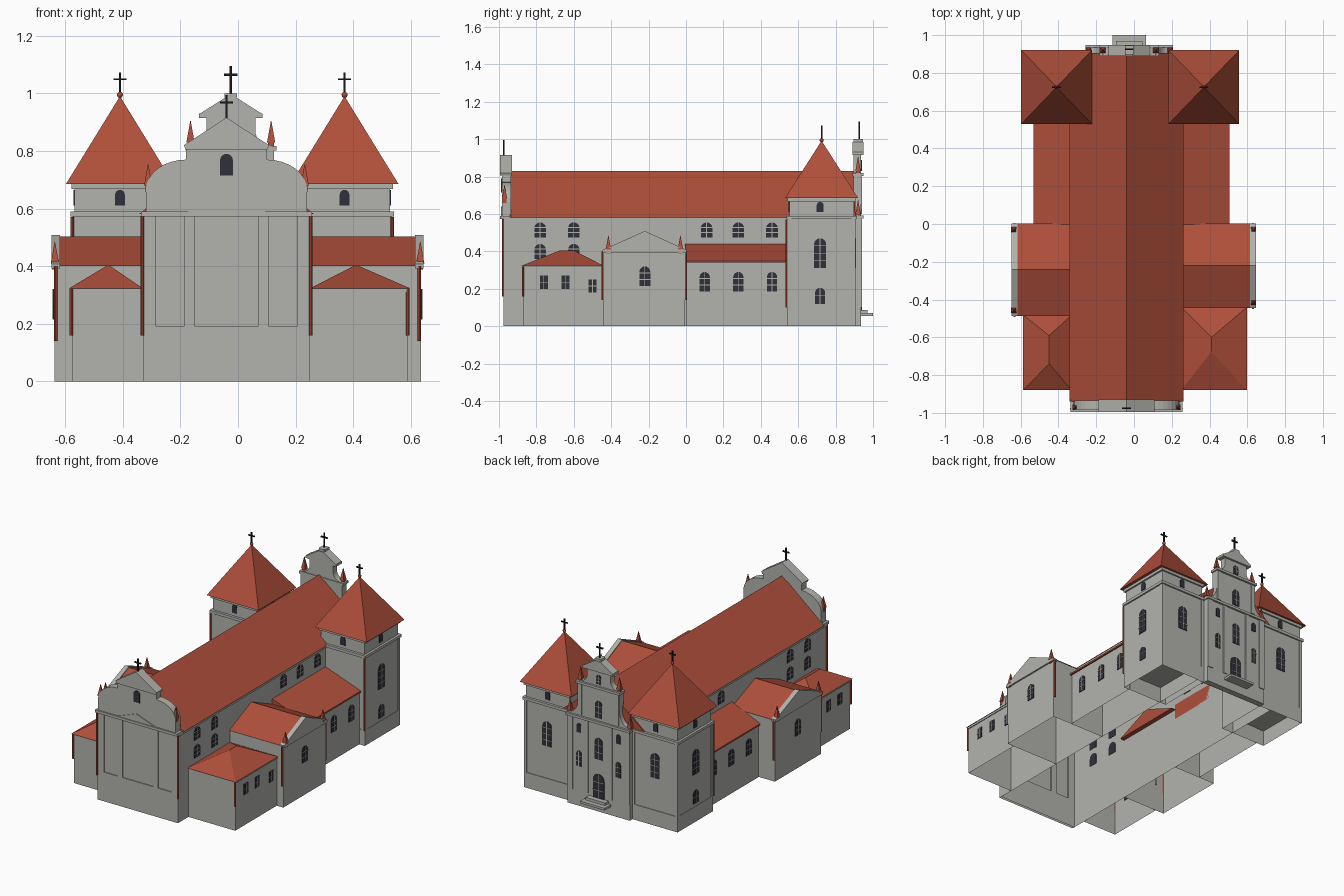
import bpy, bmesh, math
from mathutils import Matrix

cube = bpy.data.objects.get("Cube")
if cube:
    bpy.data.objects.remove(cube, do_unlink=True)


def material(name, rgb):
    m = bpy.data.materials.new(name)
    m.use_nodes = True
    m.diffuse_color = (*rgb, 1)
    m.node_tree.nodes["Principled BSDF"].inputs["Base Color"].default_value = (*rgb, 1)
    return m


WALL = material("grey plaster", (0.45, 0.45, 0.42))
ROOF = material("red roofing", (0.43, 0.078, 0.043))
GLASS = material("dark glass", (0.03, 0.03, 0.042))
IRON = material("black iron", (0.01, 0.01, 0.012))


def finish(name, bm, mat):
    bmesh.ops.recalc_face_normals(bm, faces=bm.faces)
    me = bpy.data.meshes.new(name)
    bm.to_mesh(me)
    bm.free()
    me.materials.append(mat)
    ob = bpy.data.objects.new(name, me)
    bpy.context.collection.objects.link(ob)
    return ob


def prism(name, profile, axis, lo, hi, mat):
    """Extrude a (u, z) outline along x or y."""
    bm = bmesh.new()
    place = (lambda u, z, d: (d, u, z)) if axis == "x" else (lambda u, z, d: (u, d, z))
    face = bm.faces.new([bm.verts.new(place(u, z, lo)) for u, z in profile])
    out = bmesh.ops.extrude_face_region(bm, geom=[face])
    moved = [v for v in out["geom"] if isinstance(v, bmesh.types.BMVert)]
    bmesh.ops.translate(bm, verts=moved, vec=place(0, 0, hi - lo))
    if not face.is_valid or len(bm.faces) < len(profile) + 2:
        bm.faces.new([v for v in bm.verts if v not in moved])
    return finish(name, bm, mat)


def box(name, x, y, z, mat=WALL, open_base=False):
    bm = bmesh.new()
    bmesh.ops.create_cube(bm, size=1)
    for v in bm.verts:
        for i, r in enumerate((x, y, z)):
            v.co[i] = max(r) if v.co[i] > 0 else min(r)
    if open_base:
        low = [f for f in bm.faces if f.calc_center_median().z < min(z) + 1e-5]
        bmesh.ops.delete(bm, geom=low, context="FACES")
    return finish(name, bm, mat)


def roof(name, x, y, z, ridge, top):
    """Hip or gable roof; ridge is two (x, y) points."""
    bm = bmesh.new()
    x, y = sorted(x), sorted(y)
    a, b, c, d = [bm.verts.new((px, py, z)) for px, py in
                  ((x[0], y[0]), (x[1], y[0]), (x[1], y[1]), (x[0], y[1]))]
    p, q = [bm.verts.new((*r, top)) for r in sorted(ridge)]
    if abs(p.co.x - q.co.x) > abs(p.co.y - q.co.y):
        faces = ((a, b, q, p), (b, c, q), (c, d, p, q), (d, a, p))
    else:
        faces = ((a, b, p), (b, c, q, p), (c, d, q), (d, a, p, q))
    for f in faces + ((d, c, b, a),):
        bm.faces.new(f)
    return finish(name, bm, ROOF)


def cone(name, x, y, z0, z1, r0, r1, n, mat):
    bm = bmesh.new()
    turn = Matrix.Translation((x, y, (z0 + z1) / 2)) @ Matrix.Rotation(math.pi / 4, 4, "Z")
    bmesh.ops.create_cone(bm, cap_ends=True, segments=n, radius1=r0, radius2=r1,
                          depth=z1 - z0, matrix=turn)
    return finish(name, bm, mat)


def pinnacle(x, y, z):
    box("pinnacle_base", (x - .01, x + .01), (y - .01, y + .01), (z - .012, z + .01), ROOF)
    cone("pinnacle", x, y, z + .01, z + .085, .02, .001, 4, ROOF)


def pipe(x, y, z0, z1):
    cone("drain_pipe", x, y, z0, z1, .006, .006, 8, ROOF)


def cross(x, y, z, h):
    t = .004
    box("cross_post", (x - t, x + t), (y - t, y + t), (z, z + h), IRON)
    box("cross_arm", (x - .023, x + .023), (y - t, y + t), (z + h * .64, z + h * .73), IRON)


def window(axis, side, wall, u, z0, z1, w, arch=True, rows=2):
    """Dark pane with thin glazing bars on a wall facing side * axis."""
    h = w / 2
    pts = [(u - h, z0), (u + h, z0)]
    if arch:
        pts += [(u + h * math.cos(t), z1 - h + h * math.sin(t))
                for t in (math.pi * i / 8 for i in range(9))]
    else:
        pts += [(u + h, z1), (u - h, z1)]
    prism("window_pane", pts, axis, wall - side * .002, wall + side * .004, GLASS)
    bars = [((u - .002, u + .002), (z0, z1))] if rows else []
    bars += [((u - h, u + h), (zz - .002, zz + .002))
             for zz in (z0 + (z1 - z0) * (i + 1) / (rows + 1) for i in range(rows))]
    for (ua, ub), (za, zb) in bars:
        prism("window_bar", [(ua, za), (ub, za), (ub, zb), (ua, zb)], axis,
              wall, wall + side * .006, WALL)


def mirrored(cx, half):
    """Full outline from the right half, listed bottom to top."""
    return [(cx + u, z) for u, z in half] + [(cx - u, z) for u, z in reversed(half) if u > 0]


def arc(cx, cz, rx, rz, a0, a1, n=8):
    ts = [math.radians(a0 + (a1 - a0) * i / n) for i in range(n + 1)]
    return [(cx + rx * math.cos(t), cz + rz * math.sin(t)) for t in ts]


# Nave
CX, HW = -.04, .29
box("nave_walls", (CX - HW, CX + HW), (-.97, .9), (0, .575), open_base=True)
box("nave_cornice", (CX - .297, CX + .297), (-.97, .9), (.565, .582))
roof("nave_roof", (CX - .302, CX + .302), (-.94, .905), .582, [(CX, -.94), (CX, .905)], .83)

# Front gable with curved shoulders
half = [(.28, .585)] + arc(.14, .665, .14, .105, 0, 90) + [(.14, .82), (0, .91)]
prism("front_gable", mirrored(CX, half), "y", -.985, -.935, WALL)
prism("front_gable_cap", mirrored(CX, [(.142, .805), (.148, .82), (0, .916)]), "y", -.995, -.93, WALL)
box("front_cornice", (CX - .297, CX + .297), (-.995, -.93), (.573, .59))
prism("front_pediment", mirrored(CX, [(.15, .585), (0, .64)]), "y", -.99, -.96, WALL)
box("front_plinth", (CX - HW, CX + HW), (-.976, -.96), (0, .19), open_base=True)
for s in (-1, 1):
    for a, b in ((.245, .29), (.11, .147)):
        box("front_pilaster", (CX + s * a, CX + s * b), (-.976, -.96), (.19, .575))
    pinnacle(CX + s * .272, -.97, .67)
    pipe(CX + s * .293, -.978, .16, .575)
window("y", -1, -.985, CX, .715, .79, .045, rows=0)
cross(CX, -.975, .91, .085)

# Rear facade with stepped gable
BX = -.025
half = [(.225, 0), (.225, .59)] + arc(.215, .69, .065, .09, 270, 180) + [(.15, .81)]
half += arc(.14, .87, .055, .05, 270, 180) + [(.085, .925), (.02, .985), (.018, 1.0)]
prism("rear_facade", mirrored(BX, half), "y", .895, .935, WALL)
for hw, z in ((.232, .575), (.158, .802), (.11, .915)):
    box("rear_cornice", (BX - hw, BX + hw), (.89, .948), (z, z + .016))
prism("rear_pediment", mirrored(BX, [(.11, .928), (.02, .985)]), "y", .89, .948, WALL)
box("gable_block", (BX - .022, BX + .022), (.9, .945), (.985, 1.0))
for s in (-1, 1):
    for a, b in ((.185, .225), (.075, .1)):
        box("rear_pilaster", (BX + s * a, BX + s * b), (.92, .941), (.1, .575))
    box("gable_pilaster", (BX + s * .12, BX + s * .148), (.92, .941), (.6, .8))
    pinnacle(BX + s * .14, .92, .82)
    pinnacle(BX + s * .217, .92, .59)
    window("y", 1, .935, BX + s * .142, .26, .36, .036)
    window("y", 1, .935, BX + s * .142, .48, .54, .03, rows=0)
for z0, z1, w in ((.085, .245, .08), (.34, .48, .055), (.61, .72, .05), (.83, .89, .035)):
    window("y", 1, .935, BX, z0, z1, w)
box("porch_landing", (BX - .07, BX + .07), (.93, .97), (.055, .088))
box("porch_step", (BX - .088, BX + .088), (.93, 1.0), (.055, .07))
cross(BX, .925, 1.0, .095)

# Towers
TY = .725
for tx, s in ((-.41, -1), (.37, 1)):
    def tier(name, hx, hy, z0, z1, base=False):
        return box(name, (tx - hx, tx + hx), (TY - hy, TY + hy), (z0, z1), WALL, base)
    tier("tower_walls", .162, .178, 0, .58, True)
    tier("tower_plinth", .165, .182, 0, .1, True)
    for sx in (-1, 1):
        for sy in (-1, 1):
            box("tower_corner", (tx + sx * .145, tx + sx * .165),
                (TY + sy * .16, TY + sy * .182), (.1, .575))
    tier("tower_string_course", .172, .188, .572, .59)
    tier("tower_belfry", .157, .172, .59, .675)
    tier("tower_cornice", .168, .182, .668, .688)
    roof("tower_roof", (tx - .187, tx + .187), (TY - .195, TY + .195), .686,
         [(tx, TY - .001), (tx, TY + .001)], .99)
    bm = bmesh.new()
    bmesh.ops.create_uvsphere(bm, u_segments=10, v_segments=6, radius=.011,
                              matrix=Matrix.Translation((tx, TY, .995)))
    finish("tower_ball", bm, ROOF)
    cross(tx, TY, 1.0, .072)
    for d in (-1, 1):
        window("y", d, TY + d * .172, tx, .61, .665, .034, rows=0)
        window("x", d, tx + d * .157, TY - .008, .61, .665, .036, rows=0)
    window("y", 1, TY + .178, tx, .31, .47, .065, rows=3)
    window("x", s, tx + s * .162, TY - .008, .31, .47, .065, rows=3)
    window("x", s, tx + s * .162, TY - .008, .12, .205, .055, rows=1)
    pipe(tx + s * .165, TY - .187, .1, .57)

# Side wings: aisle, transept and corner annex on each side
for s, aisle, tr, ty0, an, ridge_x, ry in (
        (1, .495, .635, -.44, .588, .41, (-.675, -.6)),
        (-1, -.522, -.638, -.482, -.577, -.45, (-.74, -.59))):
    nave = CX + s * HW
    # Aisle with lean-to roof
    box("aisle_walls", (nave, aisle), (0, .55), (0, .345), open_base=True)
    prism("aisle_roof", [(nave, .34), (aisle + s * .01, .34), (aisle + s * .01, .35), (nave, .44)],
          "y", -.005, .545, ROOF)
    for y in (.1, .28, .46):
        window("x", s, aisle, y, .185, .29, .055)
    for y in (-.78, -.6, .11, .28, .46):
        window("x", s, nave, y, .475, .555, .062)
    for y in (-.78, -.6):
        window("x", s, nave, y, .36, .44, .062)
    # Transept with gabled end wall
    mid = ty0 / 2
    box("transept_walls", (nave, tr), (ty0, -.005), (0, .405), open_base=True)
    roof("transept_roof", (nave - s * .03, tr - s * .005), (ty0 - .006, .002), .403,
         [(nave - s * .03, mid), (tr - s * .005, mid)], .503)
    prism("transept_gable", [(ty0 - .006, .392), (.002, .392), (.002, .408), (mid, .509),
                             (ty0 - .006, .408)], "x", tr - s * .02, tr + s * .01, WALL)
    window("x", s, tr, mid, .215, .32, .058)
    for y in (ty0 + .025, -.03):
        pinnacle(tr - s * .002, y, .4)
    for y in (ty0 - .005, 0):
        pipe(tr - s * .005, y, .14, .4)
    # Annex with hipped roof
    box("annex_walls", (nave, an), (-.868, ty0), (0, .32), open_base=True)
    box("annex_cornice", (nave, an + s * .005), (-.873, ty0), (.31, .323))
    roof("annex_roof", (nave, an + s * .01), (-.88, ty0), .323,
         [(ridge_x, y) for y in ry], .405)
    for y, z in ((-.76, .2), (-.645, .2), (-.5, .18)):
        window("x", s, an, y, z, z + .07, .042, arch=False, rows=1)
    pipe(an + s * .002, -.872, .16, .32)
